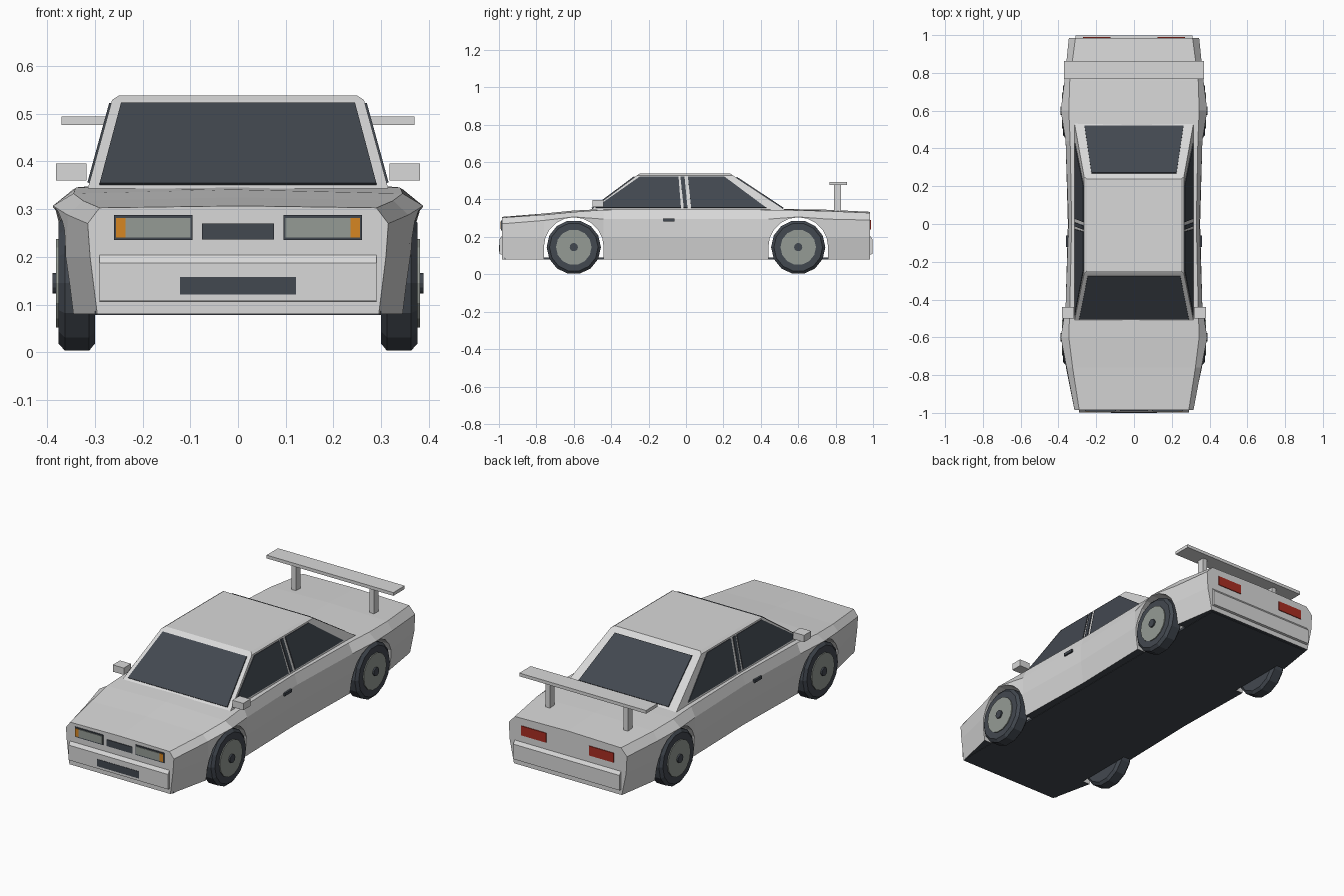
import bpy, bmesh, math
from mathutils import Vector

cube = bpy.data.objects.get("Cube")
if cube:
    bpy.data.objects.remove(cube, do_unlink=True)


def material(name, rgb):
    m = bpy.data.materials.new(name)
    m.use_nodes = True
    m.diffuse_color = (*rgb, 1)
    m.node_tree.nodes["Principled BSDF"].inputs["Base Color"].default_value = (*rgb, 1)
    return m


PAINT = material("pale paint", (0.69, 0.69, 0.69))
DARK = material("dark slate", (0.055, 0.065, 0.08))
GREY = material("warm grey", (0.30, 0.33, 0.30))
ORANGE = material("signal orange", (0.67, 0.24, 0.016))
RED = material("tail red", (0.40, 0.027, 0.016))


def finish(name, bm, *mats):
    bmesh.ops.recalc_face_normals(bm, faces=bm.faces[:])
    mesh = bpy.data.meshes.new(name)
    bm.to_mesh(mesh)
    bm.free()
    for m in mats:
        mesh.materials.append(m)
    obj = bpy.data.objects.new(name, mesh)
    bpy.context.collection.objects.link(obj)
    return obj


def loft(name, rings, *mats):
    """Skin closed rings of equal length and cap both ends."""
    bm = bmesh.new()
    rows = [[bm.verts.new(p) for p in ring] for ring in rings]
    n = len(rows[0])
    for a, b in zip(rows, rows[1:]):
        for i in range(n):
            j = (i + 1) % n
            bm.faces.new((a[i], a[j], b[j], b[i]))
    bm.faces.new(rows[0])
    bm.faces.new(rows[-1])
    return finish(name, bm, *mats)


def prism(name, pts, vec, mat):
    v = Vector(vec)
    return loft(name, [pts, [Vector(p) + v for p in pts]], mat)


def box(name, x, y, z, mat):
    pts = [(x[0], y[0], z[0]), (x[1], y[0], z[0]), (x[1], y[1], z[0]), (x[0], y[1], z[0])]
    return prism(name, pts, (0, 0, z[1] - z[0]), mat)


def lathe(name, profile, y, z, side, mat, sides=14):
    """Turn (x, radius) pairs about a sideways axle."""
    rings = []
    for x, r in profile:
        angles = [2 * math.pi * (i + 0.5) / sides for i in range(sides)]
        rings.append([(side * x, y + r * math.sin(a), z - r * math.cos(a)) for a in angles])
    return loft(name, rings, mat)


# Body shell: y, top z, then shoulder (x, z), belt (x, z), crease x, sill x
stations = [
    (-0.985, 0.307, 0.290, 0.303, 0.315, 0.270, 0.310, 0.295),
    (-0.76, 0.325, 0.325, 0.318, 0.357, 0.288, 0.360, 0.345),
    (-0.60, 0.341, 0.345, 0.333, 0.388, 0.307, 0.380, 0.365),
    (-0.44, 0.349, 0.340, 0.345, 0.362, 0.295, 0.362, 0.345),
    (0.00, 0.350, 0.330, 0.347, 0.347, 0.295, 0.350, 0.335),
    (0.44, 0.349, 0.338, 0.345, 0.362, 0.295, 0.362, 0.345),
    (0.60, 0.348, 0.345, 0.342, 0.388, 0.307, 0.380, 0.365),
    (0.76, 0.345, 0.340, 0.338, 0.368, 0.295, 0.368, 0.350),
    (0.985, 0.334, 0.310, 0.328, 0.345, 0.290, 0.340, 0.315),
]
rings = []
for y, top, sx, sz, bx, bz, cx, low in stations:
    half = [(low, y, 0.08), (cx, y, 0.2), (bx, y, bz), (sx, y, sz)]
    rings.append(half + [(0, y, top)] + [(-x, yy, z) for x, yy, z in reversed(half)])
body = loft("body_shell", rings, PAINT, DARK)
for f in body.data.polygons:
    f.material_index = 1 if f.normal.z < -0.9 else 0

# Wheel arches cut through the shell, with the floor left in place
AXLES = {"front": -0.6, "rear": 0.6}
AXLE_Z, ARCH = 0.145, 0.16
for end, y in AXLES.items():
    arc = [math.pi * i / 10 for i in range(11)]
    pts = [(-0.6, y + ARCH * math.cos(a), AXLE_Z + ARCH * math.sin(a)) for a in arc]
    pts += [(-0.6, y - ARCH, 0), (-0.6, y + ARCH, 0)]
    cutter = prism(end + "_arch_cutter", pts, (1.2, 0, 0), PAINT)
    cutter.hide_render = True
    mod = body.modifiers.new("arch", 'BOOLEAN')
    mod.operation, mod.solver, mod.object = 'DIFFERENCE', 'EXACT', cutter
    bpy.context.view_layer.objects.active = body
    bpy.ops.object.modifier_apply(modifier=mod.name)
    bpy.data.objects.remove(cutter, do_unlink=True)
box("floor_pan", (-0.3, 0.3), (-0.97, 0.97), (0.078, 0.09), DARK)


# Cabin with sloping sides, windscreen and rear screen
def ring(x, front, back, z):
    return [(-x, front, z), (x, front, z), (x, back, z), (-x, back, z)]


BASE, ROOF = 0.343, 0.529
loft("cabin", [ring(0.315, -0.512, 0.532, BASE), ring(0.264, -0.262, 0.25, ROOF),
               ring(0.250, -0.248, 0.238, 0.538)], PAINT)


def slope(z, low, high):
    return low + (high - low) * (z - BASE) / (ROOF - BASE)


def screen(name, low, high, y_low, y_high):
    """Glass over the front or rear slope; corners are (half width, z)."""
    out = math.copysign(0.004, y_low)
    (wl, zl), (wh, zh) = low, high
    yl, yh = slope(zl, y_low, y_high), slope(zh, y_low, y_high)
    prism(name, [(-wl, yl, zl), (wl, yl, zl), (wh, yh, zh), (-wh, yh, zh)],
          (0, out, 0.004), DARK)


screen("windscreen", (0.29, 0.351), (0.245, 0.52), -0.512, -0.262)
screen("rear_screen", (0.262, 0.352), (0.225, 0.517), 0.532, 0.25)

# Side glass: base y range, top y range
GLASS = {
    "front_window": (-0.485, -0.027, -0.04, -0.247),
    "pillar_trim": (-0.012, 0.008, -0.008, -0.03),
    "rear_window": (0.028, 0.43, 0.205, 0.01),
}

for side, tag in ((1, "left"), (-1, "right")):
    for name, ys in GLASS.items():
        pts = [(side * slope(z, 0.315, 0.264), y, z)
               for y, z in zip(ys, (0.355, 0.355, 0.522, 0.522))]
        prism(f"{tag}_{name}", pts, (side * 0.004, 0, 0.001), DARK)

    def pair(name, x, y, z, mat):
        box(f"{tag}_{name}", sorted((side * x[0], side * x[1])), y, z, mat)

    # Mirrors, handles and wing posts
    pair("door_mirror", (0.317, 0.381), (-0.5, -0.44), (0.36, 0.396), PAINT)
    pair("door_handle", (0.34, 0.359), (-0.122, -0.062), (0.283, 0.298), DARK)
    pair("wing_post", (0.215, 0.24), (0.79, 0.828), (0.335, 0.48), PAINT)

    # Lamps
    pair("headlamp_frame", (0.095, 0.26), (-0.989, -0.98), (0.235, 0.288), DARK)
    pair("headlamp_lens", (0.1, 0.236), (-0.992, -0.984), (0.241, 0.282), GREY)
    pair("indicator", (0.236, 0.256), (-0.992, -0.984), (0.241, 0.282), ORANGE)
    pair("tail_lamp", (0.125, 0.27), (0.98, 0.989), (0.24, 0.29), RED)

    # Wheels
    for end, y in AXLES.items():
        label = f"{tag}_{end}"
        lathe(label + "_tyre", [(0.3, 0.13), (0.312, 0.145), (0.363, 0.145), (0.376, 0.13)],
              y, AXLE_Z, side, DARK)
        lathe(label + "_rim", [(0.36, 0.095), (0.381, 0.095)], y, AXLE_Z, side, GREY)
        lathe(label + "_hub", [(0.37, 0.022), (0.389, 0.022)], y, AXLE_Z, side, DARK)

# Bumpers, grille, number panel and wing
for name, s, w in (("front_bumper", -1, 0.29), ("rear_bumper", 1, 0.31)):
    prof = [(0.97, 0.104), (0.998, 0.108), (0.998, 0.187), (0.984, 0.205), (0.97, 0.205)]
    prism(name, [(-w, s * y, z) for y, z in prof], (2 * w, 0, 0), PAINT)
box("grille", (-0.075, 0.075), (-0.989, -0.98), (0.236, 0.27), DARK)
box("lower_intake", (-0.122, 0.122), (-1.0, -0.992), (0.121, 0.158), DARK)
box("rear_wing", (-0.37, 0.37), (0.767, 0.862), (0.477, 0.494), PAINT)
